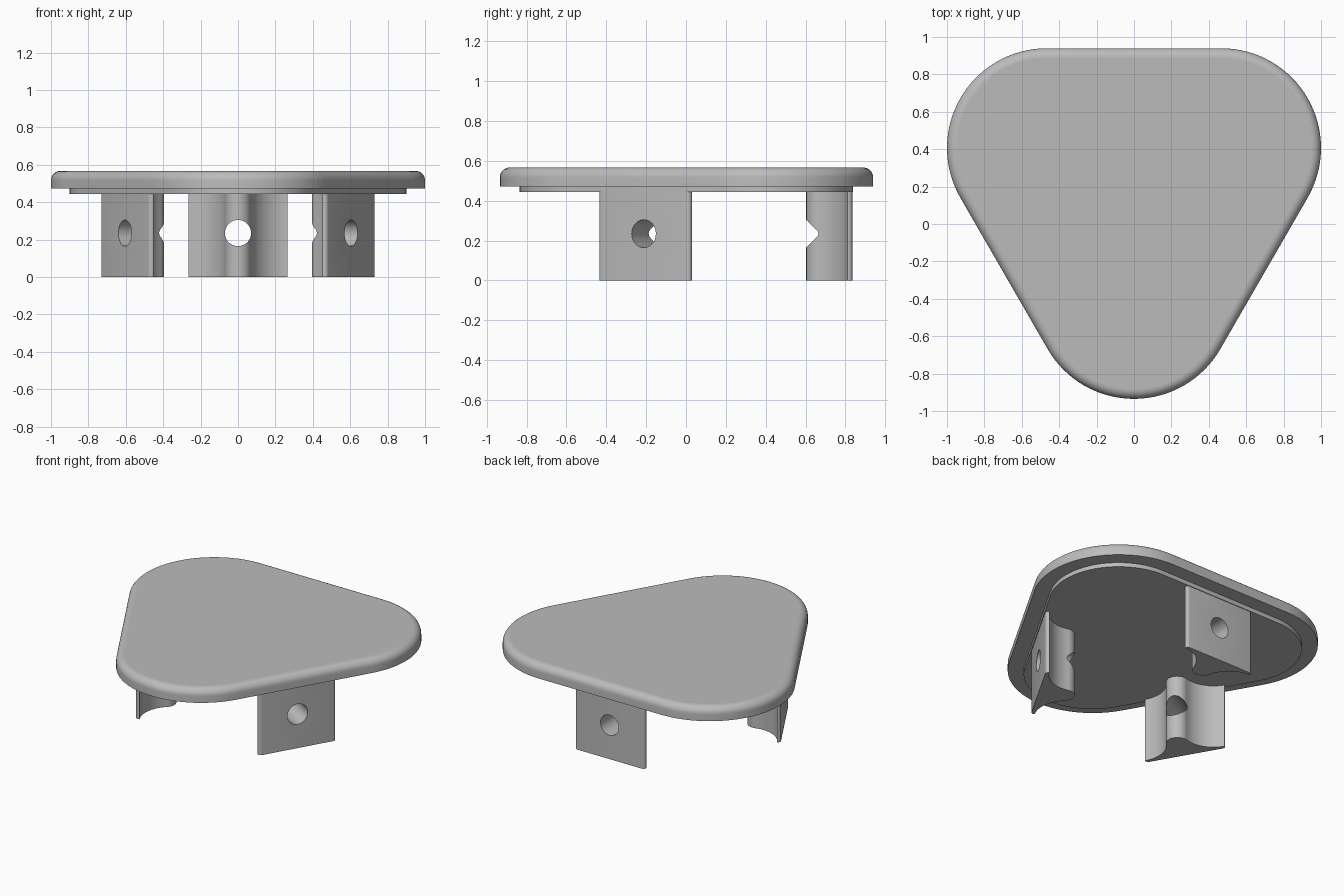
import bpy, bmesh
from math import radians, sin, cos, pi
from mathutils import Matrix

cube = bpy.data.objects.get("Cube")
if cube:
    bpy.data.objects.remove(cube, do_unlink=True)

CENTRE_Y = 0.137      # centre of the three-fold symmetry
CORNER_DIST = 0.539   # centre to corner arc centres
CORNER_R = 0.533

grey = bpy.data.materials.new("plain_grey")
grey.use_nodes = True
grey.diffuse_color = (0.5, 0.5, 0.5, 1)
grey.node_tree.nodes["Principled BSDF"].inputs["Base Color"].default_value = (0.5, 0.5, 0.5, 1)


def make_object(name, bm):
    bmesh.ops.recalc_face_normals(bm, faces=bm.faces)
    mesh = bpy.data.meshes.new(name)
    bm.to_mesh(mesh)
    bm.free()
    mesh.materials.append(grey)
    obj = bpy.data.objects.new(name, mesh)
    bpy.context.collection.objects.link(obj)
    return obj


def finish(obj):
    # smooth curved walls, keep horizontal caps flat
    bpy.ops.object.select_all(action='DESELECT')
    obj.select_set(True)
    bpy.context.view_layer.objects.active = obj
    bpy.ops.object.shade_smooth_by_angle(angle=radians(30))
    for face in obj.data.polygons:
        if abs(face.normal.z) > 0.999:
            face.use_smooth = False


def arc(cx, cy, r, start, end, steps):
    angles = [radians(start + (end - start) * i / steps) for i in range(steps + 1)]
    return [(cx + r * cos(a), cy + r * sin(a)) for a in angles]


def rounded_triangle(radius):
    points = []
    for a in (-90, 30, 150):
        cx = CORNER_DIST * cos(radians(a))
        cy = CENTRE_Y + CORNER_DIST * sin(radians(a))
        points += arc(cx, cy, radius, a - 60, a + 60, 32)
    return points


def stack(name, levels):
    # skin a pile of rounded triangles given as (inset, height)
    bm = bmesh.new()
    rings = [[bm.verts.new((x, y, z)) for x, y in rounded_triangle(CORNER_R - inset)]
             for inset, z in levels]
    for low, high in zip(rings, rings[1:]):
        for i in range(len(low)):
            j = (i + 1) % len(low)
            bm.faces.new((low[i], low[j], high[j], high[i]))
    bm.faces.new(rings[0])
    bm.faces.new(rings[-1])
    finish(make_object(name, bm))


# Top plate with a rounded upper edge
TOP, PLATE_BOTTOM, LIP_BOTTOM, FILLET = 0.567, 0.472, 0.443, 0.05
edge = [(FILLET * (1 - cos(i * pi / 16)), TOP - FILLET + FILLET * sin(i * pi / 16))
        for i in range(9)]
stack("top_plate", [(0, PLATE_BOTTOM)] + edge)

# Inset lip under the plate
stack("lip", [(0.1, LIP_BOTTOM), (0.1, PLATE_BOTTOM)])

# Leg cross-section: flat outside, two hollows meeting in a rounded ridge inside
half = (arc(0.245, 0.678, 0.02, 90, 0, 5)
        + arc(0.265, 0.472, 0.203, 90, 166.3, 16)
        + arc(0, 0.5366, 0.07, -13.7, -90, 10)[1:])
profile = half + [(-x, y) for x, y in reversed(half[:-1])]


def make_leg(name, angle):
    turn = Matrix.Translation((0, CENTRE_Y, 0)) @ Matrix.Rotation(radians(angle), 4, 'Z')
    bm = bmesh.new()
    face = bm.faces.new([bm.verts.new((x, y, 0)) for x, y in profile])
    grown = bmesh.ops.extrude_face_region(bm, geom=[face])
    tops = [v for v in grown["geom"] if isinstance(v, bmesh.types.BMVert)]
    bmesh.ops.translate(bm, verts=tops, vec=(0, 0, LIP_BOTTOM))
    bm.transform(turn)
    leg = make_object(name, bm)

    # Round hole through the leg
    bm = bmesh.new()
    bmesh.ops.create_cone(bm, cap_ends=True, segments=40, radius1=0.07, radius2=0.07, depth=0.6,
                          matrix=turn @ Matrix.Translation((0, 0.6, 0.235))
                          @ Matrix.Rotation(pi / 2, 4, 'X'))
    cutter = make_object("hole_cutter", bm)
    cutter.hide_render = True
    cut = leg.modifiers.new("hole", 'BOOLEAN')
    cut.operation = 'DIFFERENCE'
    cut.solver = 'EXACT'
    cut.object = cutter
    bpy.context.view_layer.objects.active = leg
    bpy.ops.object.modifier_apply(modifier=cut.name)
    bpy.data.objects.remove(cutter, do_unlink=True)
    finish(leg)


for leg_name, leg_angle in (("back_leg", 0), ("right_leg", 120), ("left_leg", 240)):
    make_leg(leg_name, leg_angle)
